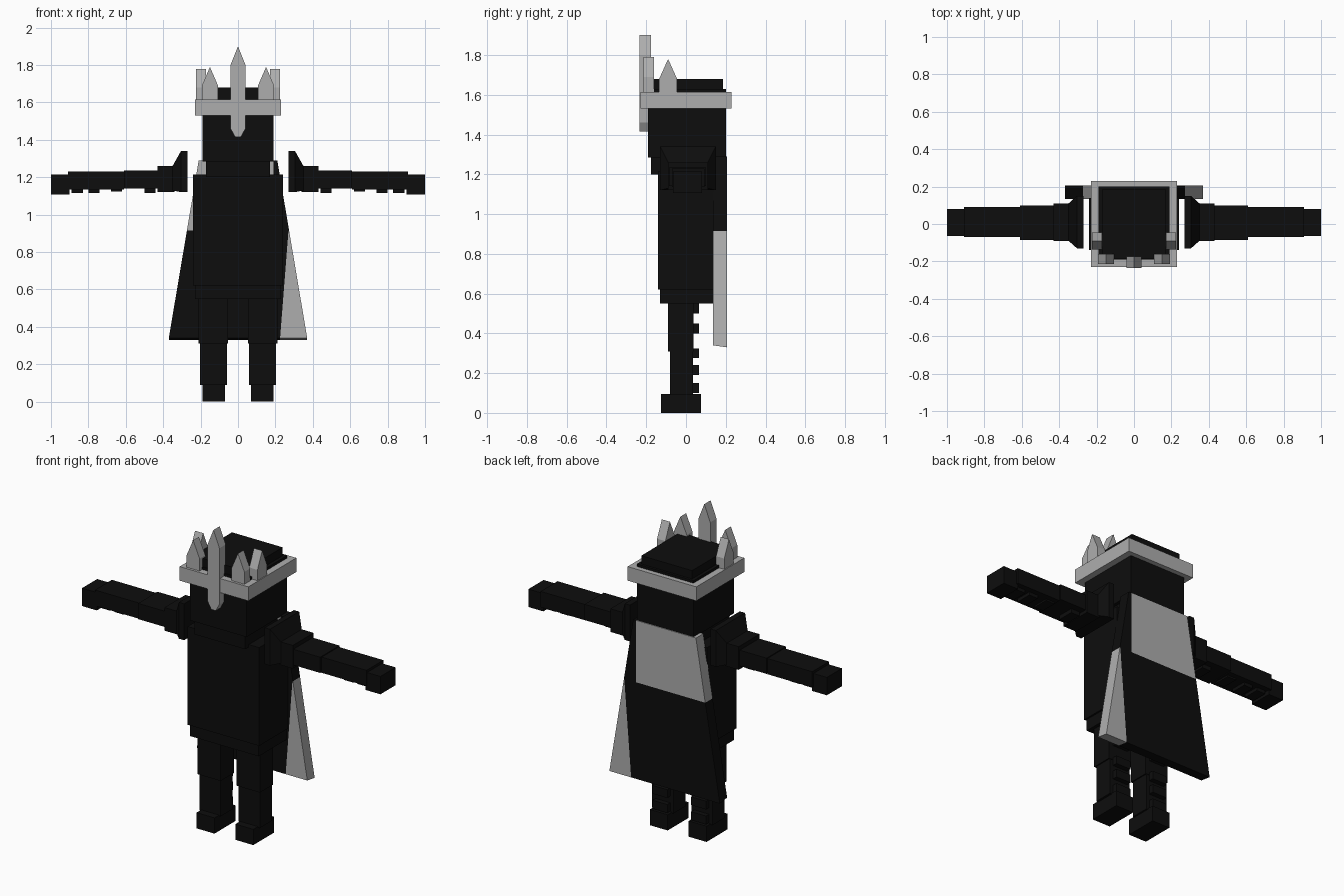
import bpy
import bmesh
from mathutils import Vector

cube = bpy.data.objects.get("Cube")
if cube:
    bpy.data.objects.remove(cube, do_unlink=True)


def make_material(name, value):
    mat = bpy.data.materials.new(name)
    mat.use_nodes = True
    colour = (value, value, value, 1)
    mat.diffuse_color = colour
    bsdf = mat.node_tree.nodes["Principled BSDF"]
    bsdf.inputs["Base Color"].default_value = colour
    bsdf.inputs["Roughness"].default_value = 0.8
    return mat


BLACK = make_material("black", 0.004)
GREY = make_material("silver grey", 0.42)


def finish(name, bm, *mats):
    bmesh.ops.recalc_face_normals(bm, faces=bm.faces)
    mesh = bpy.data.meshes.new(name)
    bm.to_mesh(mesh)
    bm.free()
    for mat in mats:
        mesh.materials.append(mat)
    obj = bpy.data.objects.new(name, mesh)
    bpy.context.collection.objects.link(obj)
    return obj


def add_box(bm, x, y, z):
    """Box between the given (low, high) pairs."""
    verts = bmesh.ops.create_cube(bm, size=1)["verts"]
    for v in verts:
        v.co = [(lo + hi) / 2 + c * (hi - lo) for c, (lo, hi) in zip(v.co, (x, y, z))]


def box(name, x, y, z, mat=BLACK):
    bm = bmesh.new()
    add_box(bm, x, y, z)
    return finish(name, bm, mat)


def flip(side, pair):
    return tuple(sorted((side * pair[0], side * pair[1])))


def prism(name, outline, axis, depth, mat):
    """Extrude a flat outline along x (axis 0) or y (axis 1)."""
    bm = bmesh.new()
    rings = []
    for d in depth:
        rings.append([bm.verts.new((d, a, z) if axis == 0 else (a, d, z)) for a, z in outline])
    bm.faces.new(rings[0])
    bm.faces.new(rings[1])
    n = len(outline)
    for i in range(n):
        j = (i + 1) % n
        bm.faces.new((rings[0][i], rings[0][j], rings[1][j], rings[1][i]))
    return finish(name, bm, mat)


def spike(name, centre, half, base, shoulder, tip, axis, depth):
    outline = [(centre - half, base), (centre + half, base), (centre + half, shoulder),
               (centre, tip), (centre - half, shoulder)]
    return prism(name, outline, axis, depth, GREY)


# Torso and head
box("torso", (-.24, .24), (-.14, .14), (.62, 1.215))
box("hips", (-.23, .23), (-.13, .135), (.55, .62))
box("neck", (-.17, .17), (-.175, .17), (1.2, 1.29))
box("head", (-.19, .19), (-.19, .2), (1.285, 1.63))
box("head_cap", (-.17, .17), (-.185, .185), (1.63, 1.68))

# Crown band as a square ring
bm = bmesh.new()
for side in (-1, 1):
    add_box(bm, flip(side, (.19, .23)), (-.23, .23), (1.53, 1.615))
    add_box(bm, (-.19, .19), flip(side, (.19, .23)), (1.53, 1.615))
finish("crown_band", bm, GREY)

# Crown spikes
prism("crown_centre_spike",
      [(-.04, 1.46), (-.015, 1.415), (.015, 1.415), (.04, 1.46), (.04, 1.8), (0, 1.9), (-.04, 1.8)],
      1, (-.235, -.175), GREY)
for side, label in ((1, "left"), (-1, "right")):
    spike(label + "_front_spike", side * .15, .043, 1.55, 1.69, 1.79, 1, (-.215, -.16))
    spike(label + "_side_spike", -.09, .045, 1.55, 1.68, 1.78, 0, flip(side, (.17, .225)))

# Cape: a flared slab cut along its colour borders
BORDER = .915
bm = bmesh.new()
add_box(bm, (-1, 1), (.135, .205), (.34, 1.29))
for v in bm.verts:
    v.co.x *= .21 if v.co.z > 1 else .37
    if v.co.z < 1 and v.co.y > .17:
        v.co.z -= .01


def slant(z):
    return .225 + (z - .34) * .078


for point, normal in (((0, 0, BORDER), (0, 0, 1)), ((.19, 0, 0), (1, 0, 0)),
                      ((slant(.34), 0, .34), (1, 0, -.078))):
    bmesh.ops.bisect_plane(bm, geom=bm.verts[:] + bm.edges[:] + bm.faces[:],
                           plane_co=Vector(point), plane_no=Vector(normal).normalized())
for face in bm.faces:
    c = face.calc_center_median()
    upper = c.z > BORDER
    grey = c.x < .19 if upper else c.x > slant(c.z)
    face.material_index = 1 if grey else 0
finish("cape", bm, BLACK, GREY)

# Arms and legs, mirrored
for side, label in ((1, "left"), (-1, "right")):
    # Shoulder pad tapering outward
    bm = bmesh.new()
    rings = []
    for x, y0, y1, z0, z1 in ((.27, -.13, .15, 1.12, 1.34), (.305, -.13, .15, 1.12, 1.34),
                              (.35, -.09, .11, 1.13, 1.26)):
        rings.append([bm.verts.new((side * x, y, z))
                      for y, z in ((y0, z0), (y1, z0), (y1, z1), (y0, z1))])
    for a, b in zip(rings, rings[1:]):
        for i in range(4):
            j = (i + 1) % 4
            bm.faces.new((a[i], a[j], b[j], b[i]))
    bm.faces.new(rings[0])
    bm.faces.new(rings[-1])
    finish(label + "_shoulder_pad", bm, BLACK)

    for part, x, y, z in (("sleeve", (.34, .43), (-.09, .11), (1.12, 1.26)),
                          ("upper_arm", (.43, .61), (-.085, .1), (1.14, 1.235)),
                          ("forearm", (.61, .91), (-.07, .092), (1.135, 1.23)),
                          ("hand", (.9, 1), (-.065, .08), (1.107, 1.215))):
        box(f"{label}_{part}", flip(side, x), y, z)
    bm = bmesh.new()
    for x in (.44, .62, .74, .83):
        add_box(bm, flip(side, (x, x + .06)), (-.04, .06), (1.115 if x != .62 else 1.125, 1.15))
    finish(label + "_arm_plates", bm, BLACK)

    for part, x, y, z in (("thigh", (.053, .21), (-.09, .037), (.31, .56)),
                          ("shin", (.06, .203), (-.08, .035), (.09, .31)),
                          ("foot", (.07, .19), (-.125, .075), (0, .095))):
        box(f"{label}_{part}", flip(side, x), y, z)
    bm = bmesh.new()
    for z in (.5, .4, .275, .19, .1):
        add_box(bm, flip(side, (.08, .18)), (.02, .065), (z, z + .05))
    finish(label + "_leg_plates", bm, BLACK)
